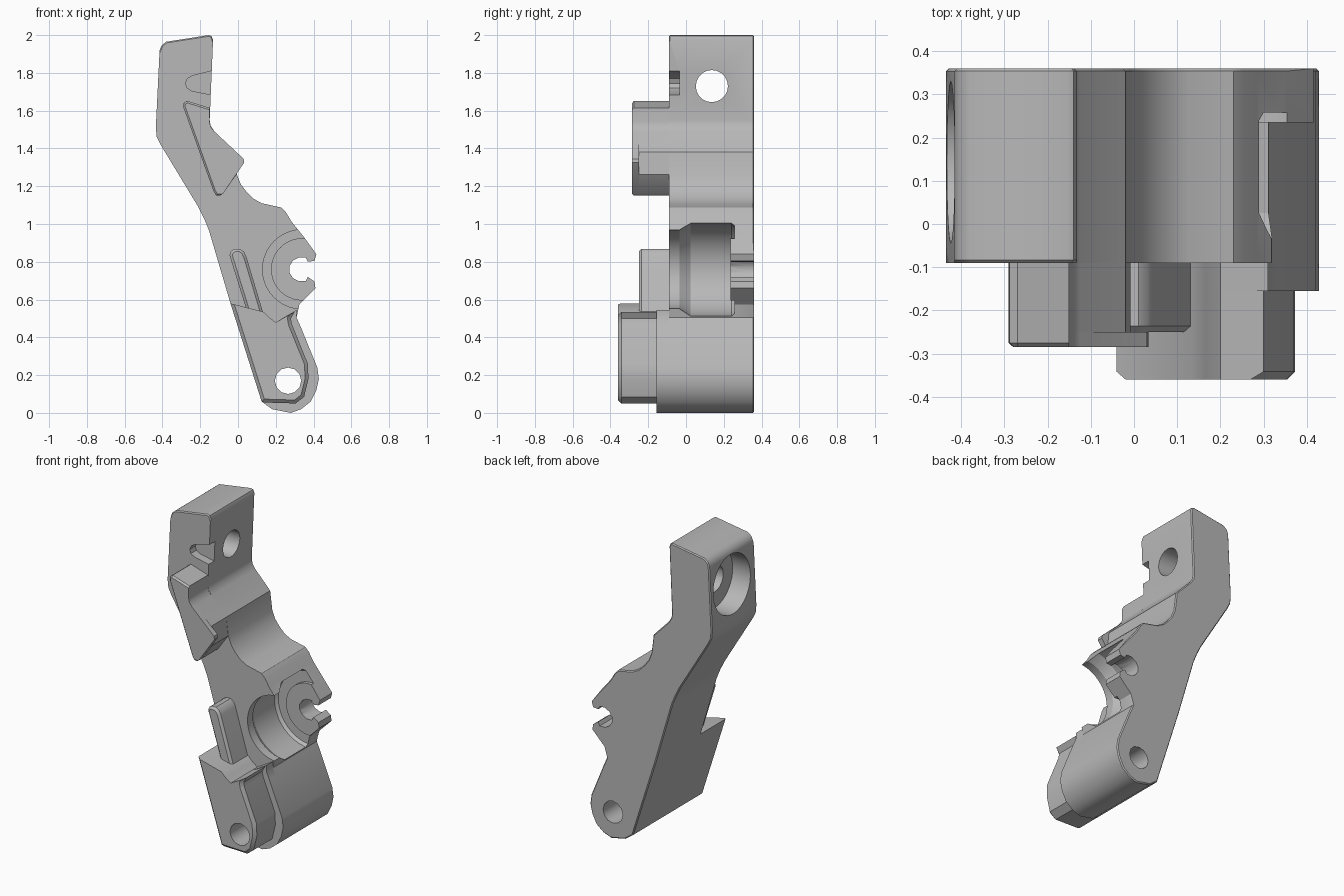
import bpy, bmesh, math
from mathutils import Matrix, Vector

old = bpy.data.objects.get("Cube")
if old:
    bpy.data.objects.remove(old, do_unlink=True)

grey = bpy.data.materials.new("cast_grey")
grey.use_nodes = True
colour = (0.48, 0.48, 0.48, 1)
grey.diffuse_color = colour
grey.node_tree.nodes["Principled BSDF"].inputs["Base Color"].default_value = colour


def finish(name, bm):
    bmesh.ops.recalc_face_normals(bm, faces=bm.faces)
    mesh = bpy.data.meshes.new(name)
    bm.to_mesh(mesh)
    bm.free()
    mesh.materials.append(grey)
    obj = bpy.data.objects.new(name, mesh)
    bpy.context.collection.objects.link(obj)
    return obj


def prism(name, outline, front, back, chamfer=0.0, where=None):
    """Extrude an x-z outline along y, chamfering the rim edges picked by 'where'."""
    bm = bmesh.new()
    face = bm.faces.new([bm.verts.new((x, front, z)) for x, z in outline])
    new = bmesh.ops.extrude_face_region(bm, geom=[face], use_keep_orig=True)
    for v in new["geom"]:
        if isinstance(v, bmesh.types.BMVert):
            v.co.y = back
    bmesh.ops.recalc_face_normals(bm, faces=bm.faces)
    if chamfer:
        rim = []
        for e in bm.edges:
            a, b = (v.co for v in e.verts)
            if abs(a.y - b.y) < 1e-5 and where((a + b) / 2):
                rim.append(e)
        bmesh.ops.bevel(bm, geom=rim, offset=chamfer, segments=1,
                        affect='EDGES', clamp_overlap=True)
    return finish(name, bm)


def lathe(name, profile, centre, axis, steps=40):
    """Revolve (radius, distance) pairs about the x or y axis through centre."""
    bm = bmesh.new()
    vs = [bm.verts.new((r, 0, d)) for r, d in profile]
    es = [bm.edges.new(pair) for pair in zip(vs, vs[1:])]
    bmesh.ops.spin(bm, geom=vs + es, cent=(0, 0, 0), axis=(0, 0, 1),
                   angle=math.tau, steps=steps)
    bmesh.ops.remove_doubles(bm, verts=bm.verts, dist=1e-4)
    turn = Vector((0, 0, 1)).rotation_difference(Vector(axis)).to_matrix().to_4x4()
    bmesh.ops.transform(bm, verts=bm.verts, matrix=Matrix.Translation(centre) @ turn)
    return finish(name, bm)


def rod(name, radius, start, end, centre, axis, steps):
    return lathe(name, [(0, start), (radius, start), (radius, end), (0, end)],
                 centre, axis, steps)


# Main arm, with an open fork on its right edge
left_edge = [(0.18, 0.02), (0.125, 0.06), (-0.04, 0.58), (-0.155, 0.97), (-0.18, 1.03),
             (-0.21, 1.09), (-0.41, 1.42), (-0.43, 1.46), (-0.435, 1.51),
             (-0.415, 1.92), (-0.405, 1.945), (-0.38, 1.965)]
upper_right = [(-0.155, 2.0), (-0.14, 1.995), (-0.132, 1.975), (-0.15, 1.55),
               (-0.145, 1.52), (-0.125, 1.49), (-0.02, 1.38), (-0.005, 1.26),
               (0.015, 1.21), (0.045, 1.17), (0.08, 1.135), (0.125, 1.11),
               (0.23, 1.087), (0.255, 1.06), (0.285, 1.01), (0.35, 0.93)]
slot = [(0.34 + 0.07 * math.cos(math.radians(a)), 0.76 + 0.065 * math.sin(math.radians(a)))
        for a in range(75, 300, 30)]
fork = [(0.415, 0.84), (0.405, 0.805), (0.37, 0.80)] + slot + [
    (0.37, 0.72), (0.405, 0.695), (0.41, 0.66)]
foot = [(0.325, 0.575), (0.31, 0.505), (0.33, 0.46), (0.42, 0.24), (0.428, 0.18),
        (0.415, 0.12), (0.385, 0.06), (0.335, 0.02), (0.28, 0.0)]


def arm_rim(p):
    near_fork = math.hypot(p.x - 0.34, p.z - 0.76) < 0.15
    return (p.y > 0 and not near_fork) or (p.y < 0 and p.z > 1.8)


arm = prism("main_arm", left_edge + upper_right + fork + foot, -0.09, 0.36, 0.016, arm_rim)

# Thicker foot around the pivot
notch = [(-0.04, 0.58), (0.135, 0.535), (0.165, 0.505), (0.2, 0.48), (0.31, 0.545)]
foot_block = prism("foot_block", left_edge[:2] + notch + foot[1:], -0.155, -0.09)

# Raised pivot boss with chamfered front rim
boss = prism("pivot_boss", [(0.14, 0.055), (0.125, 0.06)] + notch[:-1] + [
    (0.30, 0.535), (0.28, 0.50), (0.285, 0.47), (0.37, 0.26), (0.373, 0.18),
    (0.35, 0.085), (0.305, 0.05)], -0.36, -0.155, 0.018,
    lambda p: p.y < -0.3 and not (p.z > 0.48 and p.x < 0.28))

# Slanted rib above the foot
rib = prism("slanted_rib", [(0.05, 0.53), (-0.045, 0.835), (-0.037, 0.857), (-0.018, 0.868),
                            (0.01, 0.868), (0.032, 0.853), (0.045, 0.825), (0.145, 0.49)],
            -0.25, -0.09, 0.014, lambda p: p.y < -0.2)

# Triangular wedge and its overhanging lip
wedge_left = [(-0.08, 1.16), (-0.095, 1.15), (-0.115, 1.15), (-0.13, 1.175), (-0.29, 1.62),
              (-0.288, 1.64), (-0.27, 1.652), (-0.15, 1.615), (-0.15, 1.54),
              (-0.145, 1.515), (-0.125, 1.49)]
wedge = prism("wedge", wedge_left + [(-0.02, 1.38), (-0.008, 1.262)], -0.25, -0.09)
lip = prism("wedge_lip", wedge_left + [(0.03, 1.345), (0.033, 1.325)], -0.285, -0.25,
            0.018, lambda p: p.y < -0.27 and (p.x < -0.1 and (p.z > 1.6 or p.x < -0.2 or p.z < 1.3)))

# Cutters: pivot hole, stepped pocket, cross hole, counterbore and front slot
pivot = rod("pivot_hole_cutter", 0.07, -1, 1, (0.265, 0, 0.17), (0, 1, 0), 12)
pocket = lathe("pocket_cutter", [(0, 0.235), (0.165, 0.235), (0.165, 0.258), (0.235, 0.258),
                                 (0.25, 0.24), (0.25, 0.025), (0.21, -0.035), (0.21, -0.5),
                                 (0, -0.5)], (0.34, 0, 0.76), (0, 1, 0))
cross = rod("cross_hole_cutter", 0.085, -1, 1, (0, 0.137, 1.73), (1, 0, 0), 20)
bore = rod("counterbore_cutter", 0.187, -1, -0.30, (0, 0.143, 1.73), (1, 0, 0), 40)
recess = prism("recess_cutter", [(-0.1, 1.675), (-0.245, 1.705), (-0.27, 1.72), (-0.278, 1.745),
                                 (-0.268, 1.77), (-0.24, 1.785), (-0.1, 1.82)], -0.2, -0.035)

cuts = {arm: [pivot, pocket, cross, bore, recess], foot_block: [pivot, pocket],
        boss: [pivot], rib: [], wedge: [], lip: []}
for part, cutters in cuts.items():
    for cutter in cutters:
        mod = part.modifiers.new(cutter.name, 'BOOLEAN')
        mod.operation = 'DIFFERENCE'
        mod.solver = 'EXACT'
        mod.object = cutter
for cutter in (pivot, pocket, cross, bore, recess):
    cutter.hide_render = True

# Bake the cuts, shade with sharp edges kept, and remove the cutters
graph = bpy.context.evaluated_depsgraph_get()
baked = {p: bpy.data.meshes.new_from_object(p.evaluated_get(graph)) for p in cuts}
bpy.ops.object.select_all(action='DESELECT')
for part, mesh in baked.items():
    part.modifiers.clear()
    part.data = mesh
    part.select_set(True)
for cutter in (pivot, pocket, cross, bore, recess):
    bpy.data.objects.remove(cutter, do_unlink=True)
bpy.context.view_layer.objects.active = arm
bpy.ops.object.shade_smooth_by_angle(angle=math.radians(32))
